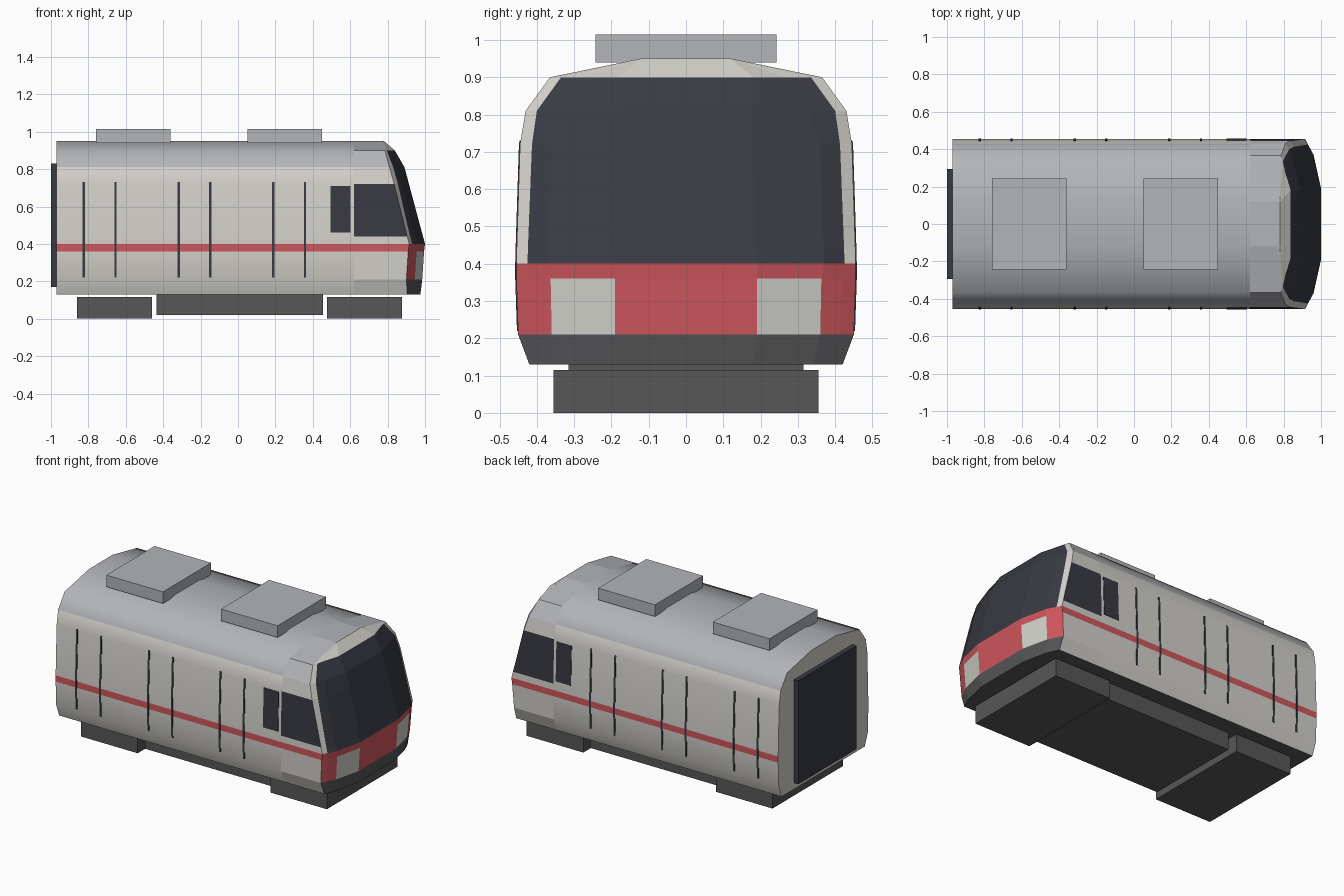
import bpy, bmesh, math

if "Cube" in bpy.data.objects:
    bpy.data.objects.remove(bpy.data.objects["Cube"])


def make_mat(name, r, g, b):
    m = bpy.data.materials.new(name)
    m.diffuse_color = (r, g, b, 1)
    m.use_nodes = True
    m.node_tree.nodes["Principled BSDF"].inputs["Base Color"].default_value = (r, g, b, 1)
    return m


MATS = [
    make_mat("light_panel", .66, .64, .60),
    make_mat("roof_grey", .45, .46, .48),
    make_mat("red_band", .62, .095, .11),
    make_mat("dark_glass", .04, .043, .056),
    make_mat("bumper_grey", .092, .092, .097),
    make_mat("underframe_grey", .095, .095, .095),
    make_mat("headlight", .64, .64, .60),
]
LIGHT, ROOF, RED, GLASS, BUMPER, UNDER, LAMP = range(7)


class Builder:
    """Collects faces, sharing equal corners and dropping repeated ones."""

    def __init__(self):
        self.bm = bmesh.new()
        self.cache = {}

    def face(self, points, mat):
        verts = []
        for p in points:
            key = tuple(round(c, 4) for c in p)
            if key not in self.cache:
                self.cache[key] = self.bm.verts.new(key)
            if self.cache[key] not in verts:
                verts.append(self.cache[key])
        if len(verts) > 2:
            self.bm.faces.new(verts).material_index = mat

    def finish(self, name):
        bmesh.ops.recalc_face_normals(self.bm, faces=self.bm.faces)
        mesh = bpy.data.meshes.new(name)
        self.bm.to_mesh(mesh)
        self.bm.free()
        for m in MATS:
            mesh.materials.append(m)
        ob = bpy.data.objects.new(name, mesh)
        bpy.context.collection.objects.link(ob)
        return ob


def box(name, x0, x1, half_y, z0, z1, mat):
    b = Builder()
    bmesh.ops.create_cube(b.bm, size=1)
    for v in b.bm.verts:
        v.co = (x1 if v.co.x > 0 else x0, math.copysign(half_y, v.co.y),
                z1 if v.co.z > 0 else z0)
    for f in b.bm.faces:
        f.material_index = mat
    return b.finish(name)


# Half cross-section of the car: (half width, height)
SECTION = [(.42, .13), (.45, .21), (.455, .36), (.455, .40), (.454, .44),
           (.445, .72), (.43, .81), (.365, .90), (.12, .95)]
REAR, JOIN = -.97, .62


def side_y(z):
    for (y0, z0), (y1, z1) in zip(SECTION, SECTION[1:]):
        if z0 <= z <= z1:
            return y0 + (y1 - y0) * (z - z0) / (z1 - z0)


# Passenger body: extruded section, coloured by height
body = Builder()
ring = SECTION + [(-y, z) for y, z in reversed(SECTION)]
for (y0, z0), (y1, z1) in zip(ring, ring[1:] + ring[:1]):
    mid = (z0 + z1) / 2
    mat = LIGHT
    if mid > .82:
        mat = ROOF
    elif .36 < mid < .40:
        mat = RED
    elif mid < .14:
        mat = UNDER
    body.face([(REAR, y0, z0), (JOIN, y0, z0), (JOIN, y1, z1), (REAR, y1, z1)], mat)
for x in (REAR, JOIN):
    body.face([(x, y, z) for y, z in ring], LIGHT)
car = body.finish("passenger_body")
bpy.context.view_layer.objects.active = car
car.select_set(True)
bpy.ops.object.shade_smooth_by_angle(angle=math.radians(45))
car.select_set(False)

# Cab: one row per section height, giving
# side edge x, then (x, y) of the screen edge, mid crease and front crease
NOSE = [
    (.905, (.92, .39), (.94, .34), (.975, .18)),
    (.90, (.92, .41), (.945, .36), (.985, .19)),
    (.91, (.93, .42), (.955, .363), (.995, .19)),
    (.915, (.93, .425), (.96, .37), (1.0, .19)),
    (.905, (.92, .424), (.949, .37), (.989, .19)),
    (.835, (.855, .413), (.877, .36), (.914, .18)),
    (.81, (.83, .40), (.852, .33), (.89, .18)),
    (.785, (.795, .335), (.81, .27), (.838, .18)),
    (.78, (.78, .12), (.78, .12), (.78, .12)),
]


def nose_row(i):
    hw, z = SECTION[i]
    side_x, *rest = NOSE[i]
    half = [(JOIN, hw), (side_x, hw)] + rest
    return ([(x, -y, z) for x, y in half]
            + [(x, y, z) for x, y in reversed(half)])


def cab_mat(row, col):
    if col == 0:                      # side wall
        return {2: RED, 4: GLASS, 6: ROOF, 7: ROOF}.get(row, LIGHT)
    if row == 0:
        return BUMPER
    if row < 3:
        return LAMP if (row, col) == (1, 3) else RED
    return LIGHT if row == 7 or col == 1 else GLASS


cab = Builder()
rows = [nose_row(i) for i in range(len(SECTION))]
for r in range(len(rows) - 1):
    for c in range(9):
        cab.face([rows[r][c], rows[r][c + 1], rows[r + 1][c + 1], rows[r + 1][c]],
                 cab_mat(r, min(c, 8 - c)))
cab.face(rows[0], UNDER)
cab.face(rows[-1], ROOF)
cab.face([r[0] for r in rows] + [r[-1] for r in reversed(rows)], LIGHT)
cab.finish("driver_cab")


# Thin plates that follow the side wall
def side_plate(name, x0, x1, z0, z1, side):
    b = Builder()
    heights = [z0] + [z for _, z in SECTION if z0 < z < z1] + [z1]
    inner = [(side * (side_y(z) - .002), z) for z in heights]
    outer = [(side * (side_y(z) + .003), z) for z in heights]
    loop = inner + outer[::-1]
    for (ya, za), (yb, zb) in zip(loop, loop[1:] + loop[:1]):
        b.face([(x0, ya, za), (x1, ya, za), (x1, yb, zb), (x0, yb, zb)], GLASS)
    for x in (x0, x1):
        for k in range(len(heights) - 1):
            b.face([(x, *p) for p in (inner[k], inner[k + 1], outer[k + 1], outer[k])], GLASS)
    b.finish(name)


for side, label in ((-1, "right"), (1, "left")):
    for n, x in enumerate((-.825, -.655, -.317, -.148, .188, .358)):
        side_plate(f"door_seam_{label}_{n + 1}", x - .006, x + .006, .22, .73, side)
    side_plate(f"side_window_{label}", .495, .602, .46, .71, side)

# Rear gangway, roof units and running gear
gangway = box("rear_gangway", -1.0, REAR, .295, .17, .83, GLASS)
for label, x in (("rear", -.76), ("front", .05)):
    box(f"{label}_roof_unit", x, x + .40, .243, .94, 1.015, ROOF)
for label, x in (("rear", -.86), ("front", .477)):
    box(f"{label}_bogie", x, x + .40, .355, 0, .115, UNDER)
box("underfloor_equipment", -.435, .455, .315, .02, .135, UNDER)
